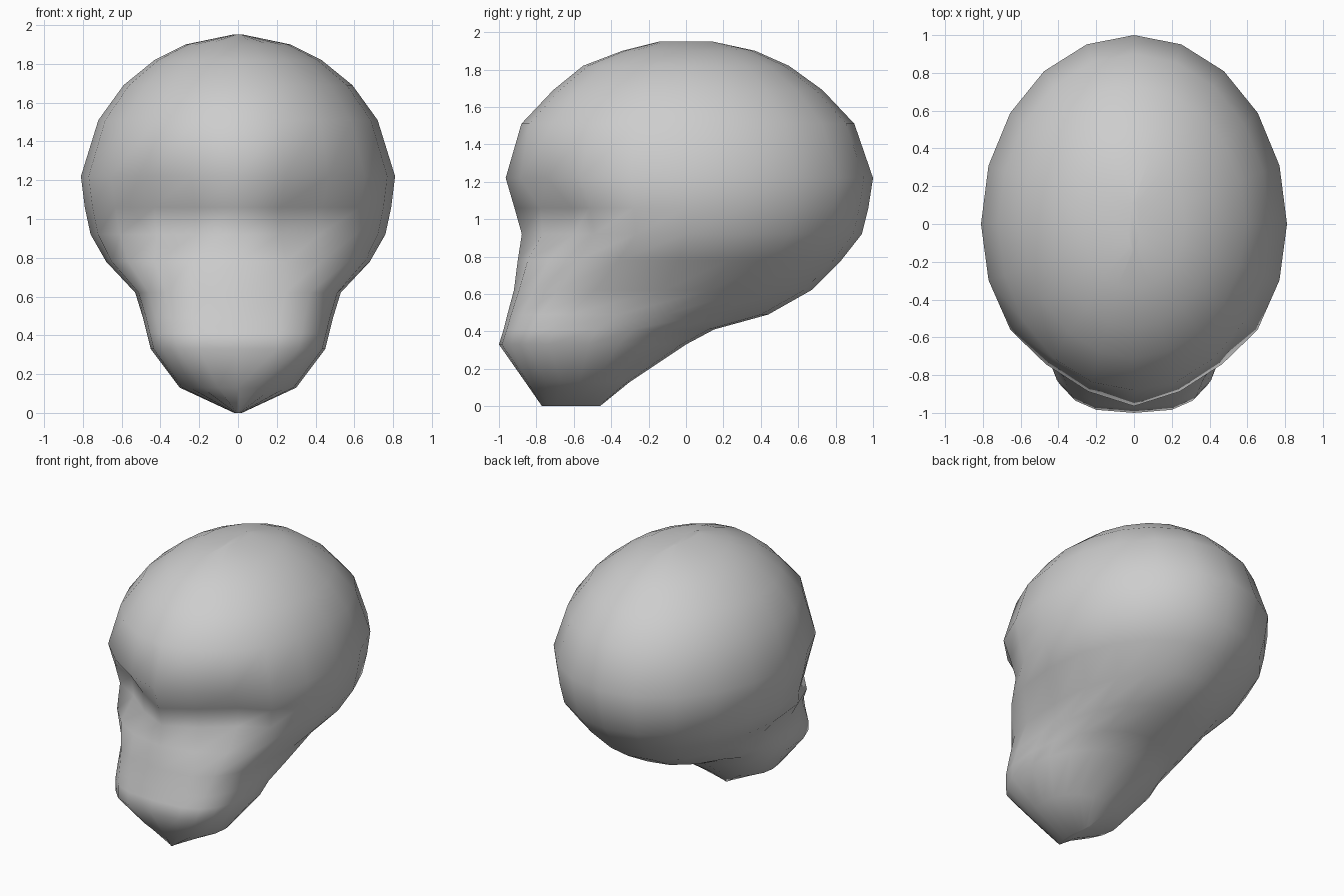
import bpy, bmesh, math

if "Cube" in bpy.data.objects:
    bpy.data.objects.remove(bpy.data.objects["Cube"])

SIDES = 20

# horizontal sections: z, half width, front y, back y, y of widest point, front squareness
SECTIONS = [
    (0.00, 0.02, -0.77, -0.46, -0.60, 2.0),   # chin
    (0.13, 0.30, -0.86, -0.30, -0.57, 2.2),
    (0.33, 0.45, -1.00, 0.00, -0.52, 2.9),    # jaw
    (0.41, 0.47, -0.975, 0.15, -0.48, 3.0),
    (0.49, 0.49, -0.955, 0.44, -0.36, 3.0),
    (0.62, 0.53, -0.92, 0.67, -0.12, 3.0),    # base of the cranium
    (0.78, 0.68, -0.90, 0.83, -0.04, 2.4),    # cheeks
    (0.92, 0.76, -0.88, 0.94, 0.00, 2.0),
    (1.06, 0.79, -0.92, 0.975, 0.00, 2.0),    # eye level
    (1.22, 0.81, -0.965, 1.00, 0.00, 2.0),    # brow
    (1.51, 0.72, -0.88, 0.90, 0.00, 2.0),
    (1.69, 0.59, -0.71, 0.73, 0.00, 2.0),
    (1.82, 0.43, -0.55, 0.55, 0.00, 2.0),
    (1.90, 0.27, -0.34, 0.37, 0.00, 2.0),
    (1.95, 0.03, -0.14, 0.14, 0.00, 2.0),     # crown
]


def curve(v, n):
    return math.copysign(abs(v) ** (2 / n), v) if abs(v) > 1e-9 else 0.0


def socket_depth(x, z):
    """How far the eye socket pushes the face back at this spot."""
    dx, dz = (abs(x) - 0.38) / 0.19, (z - 1.02) / 0.18
    return 0.17 * math.exp(-dx * dx - dz * dz)


# head: one skin lofted through the sections
bm = bmesh.new()
rings = []
for z, w, front, back, mid, square in SECTIONS:
    ring = []
    for i in range(SIDES):
        a = 2 * math.pi * i / SIDES
        s, c = math.sin(a), math.cos(a)
        n = square if s < 0 else 2.0
        x = w * curve(c, n)
        y = mid + curve(s, n) * ((mid - front) if s < 0 else (back - mid))
        if s < -0.1:
            d = socket_depth(x, z)
            y += d
            x -= math.copysign(0.25 * d, x) if abs(x) > 0.05 else 0
        ring.append(bm.verts.new((x, y, z)))
    rings.append(ring)
for lo, hi in zip(rings, rings[1:]):
    for i in range(SIDES):
        j = (i + 1) % SIDES
        bm.faces.new((lo[i], lo[j], hi[j], hi[i]))
bm.faces.new(rings[0][::-1])
bm.faces.new(rings[-1])
bmesh.ops.recalc_face_normals(bm, faces=bm.faces[:])
for f in bm.faces:
    f.smooth = True

mesh = bpy.data.meshes.new("head")
bm.to_mesh(mesh)
bm.free()
head = bpy.data.objects.new("head", mesh)
bpy.context.collection.objects.link(head)

grey = bpy.data.materials.new("plain grey")
grey.diffuse_color = (0.61, 0.61, 0.61, 1)
grey.use_nodes = True
grey.node_tree.nodes["Principled BSDF"].inputs["Base Color"].default_value = grey.diffuse_color
mesh.materials.append(grey)
